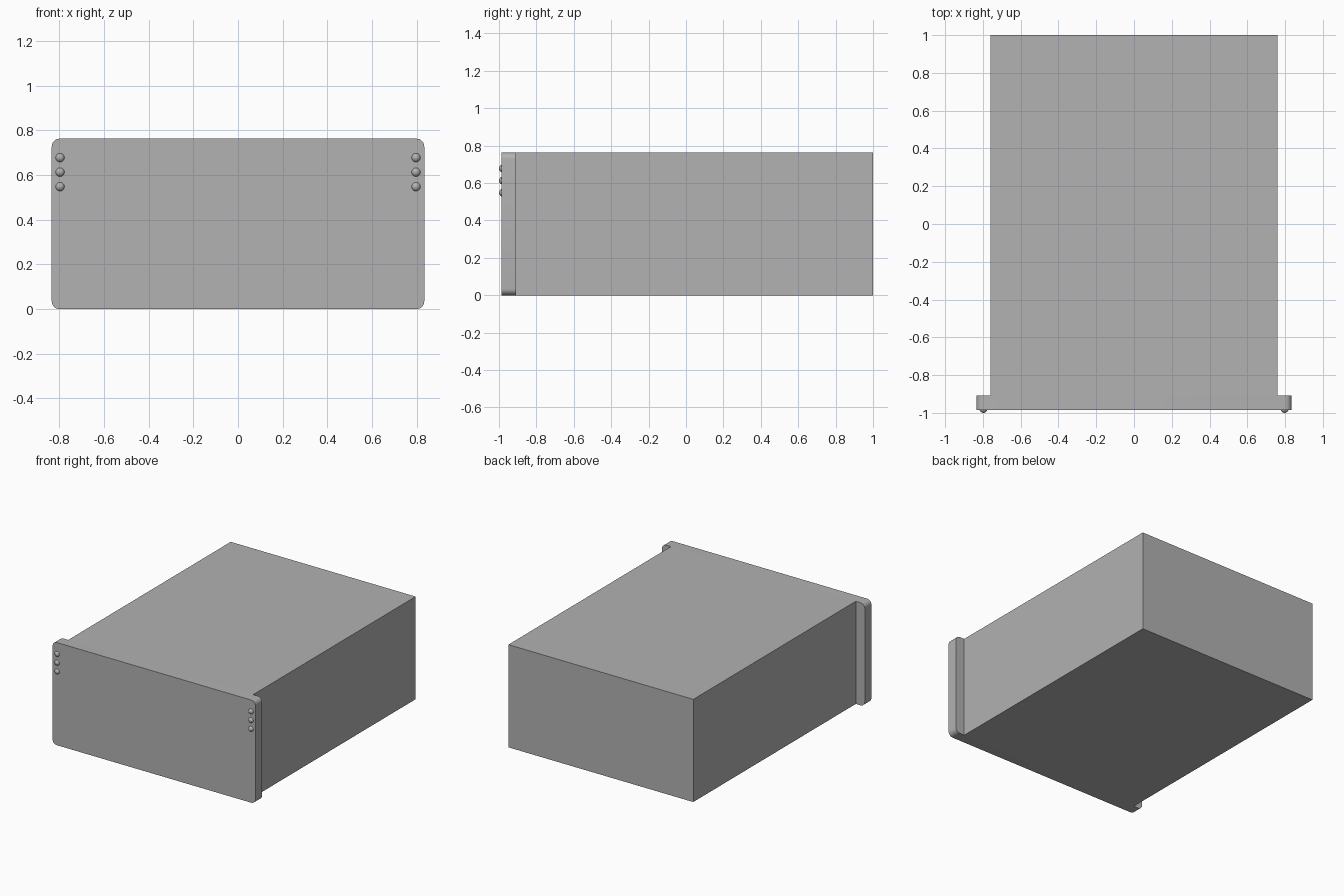
import bpy
import bmesh
import math
from mathutils import Vector

cube = bpy.data.objects.get("Cube")
if cube:
    bpy.data.objects.remove(cube, do_unlink=True)

WIDTH, PANEL_WIDTH, HEIGHT = 1.52, 1.668, 0.763
FRONT, SEAM, BACK = -0.986, -0.908, 1.0

# Single grey finish
grey = bpy.data.materials.new("plain grey")
grey.use_nodes = True
colour = (0.445, 0.445, 0.445, 1)
grey.diffuse_color = colour
grey.node_tree.nodes["Principled BSDF"].inputs["Base Color"].default_value = colour


def finish(name, bm):
    mesh = bpy.data.meshes.new(name)
    bm.to_mesh(mesh)
    bm.free()
    mesh.materials.append(grey)
    obj = bpy.data.objects.new(name, mesh)
    bpy.context.collection.objects.link(obj)
    return obj


def box(width, y0, y1):
    bm = bmesh.new()
    bmesh.ops.create_cube(bm, size=1)
    bmesh.ops.scale(bm, vec=(width, y1 - y0, HEIGHT), verts=bm.verts)
    bmesh.ops.translate(bm, vec=(0, (y0 + y1) / 2, HEIGHT / 2), verts=bm.verts)
    return bm


def smooth(obj):
    bpy.ops.object.select_all(action="DESELECT")
    obj.select_set(True)
    bpy.context.view_layer.objects.active = obj
    bpy.ops.object.shade_smooth_by_angle(angle=math.radians(35))


# Long plain case
finish("case_body", box(WIDTH, SEAM, BACK))

# Wider front panel with its four corners rounded
bm = box(PANEL_WIDTH, FRONT, SEAM)
depth_edges = [e for e in bm.edges
               if abs((e.verts[0].co - e.verts[1].co).normalized().y) > 0.9]
bmesh.ops.bevel(bm, geom=depth_edges, offset=0.035, segments=8,
                profile=0.5, affect="EDGES")
smooth(finish("front_panel", bm))

# Three round studs on each ear of the panel
for side, sign in (("left", 1), ("right", -1)):
    for i, z in enumerate((0.548, 0.613, 0.678)):
        bm = bmesh.new()
        bmesh.ops.create_uvsphere(bm, u_segments=24, v_segments=12, radius=0.021)
        bmesh.ops.translate(bm, vec=Vector((sign * 0.797, -0.979, z)), verts=bm.verts)
        smooth(finish(f"{side}_stud_{i + 1}", bm))
